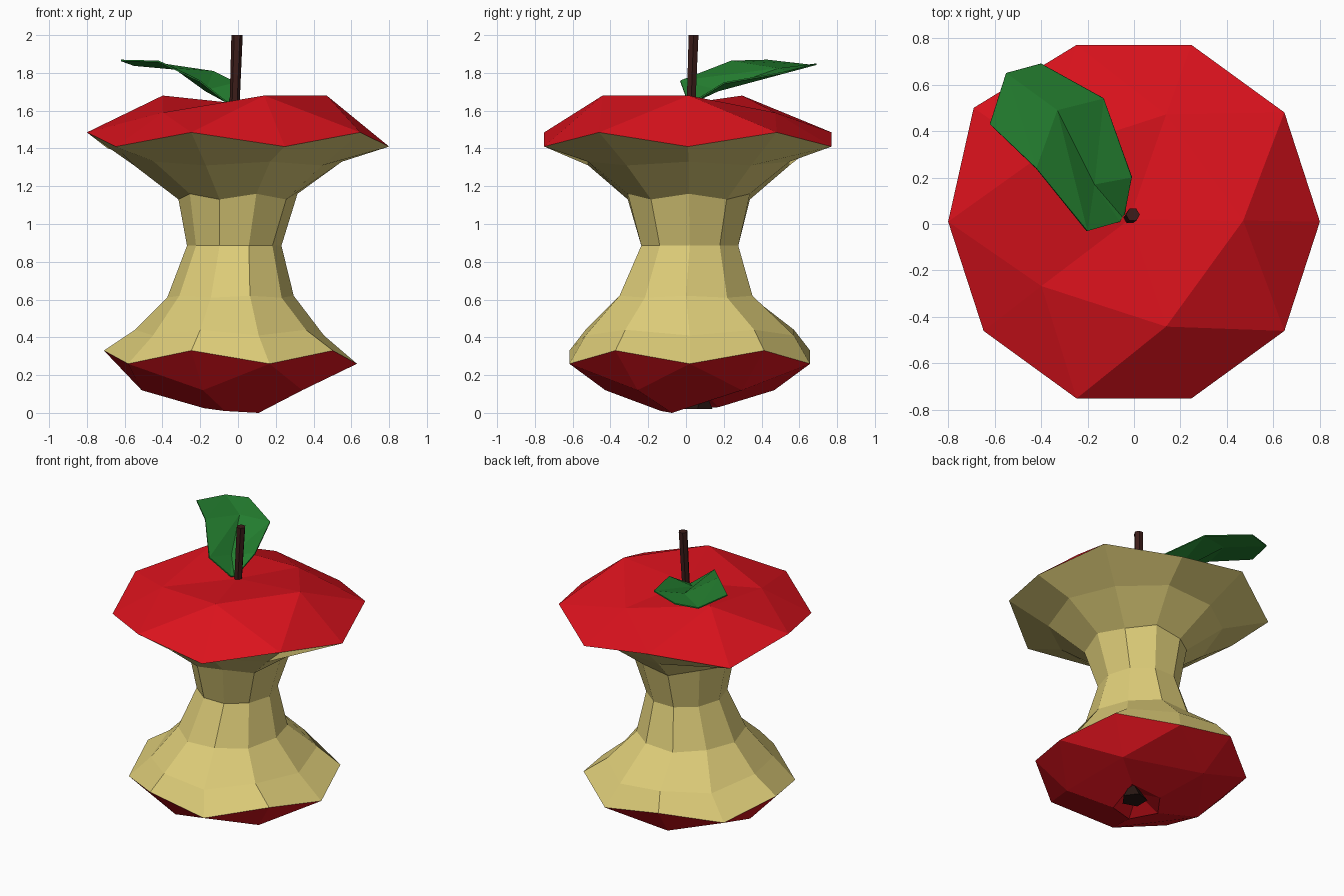
import bpy
from math import sin, cos, pi

if "Cube" in bpy.data.objects:
    bpy.data.objects.remove(bpy.data.objects["Cube"])


def material(name, rgb):
    m = bpy.data.materials.new(name)
    m.diffuse_color = (*rgb, 1)
    m.use_nodes = True
    m.node_tree.nodes["Principled BSDF"].inputs["Base Color"].default_value = m.diffuse_color
    return m


RED = material("red_skin", (0.70, 0.006, 0.012))
FLESH = material("pale_flesh", (0.73, 0.61, 0.19))
GREEN = material("leaf_green", (0.018, 0.22, 0.03))
BROWN = material("dark_brown", (0.045, 0.012, 0.01))
DARK = material("calyx_brown", (0.02, 0.008, 0.006))


def add_object(name, verts, faces, mat):
    me = bpy.data.meshes.new(name)
    me.from_pydata(verts, [], faces)
    me.materials.append(mat)
    ob = bpy.data.objects.new(name, me)
    bpy.context.collection.objects.link(ob)
    return ob


def ring(n, centre, rx, ry, zs, start=0.0):
    """Closed ring of n points; the heights in zs repeat around it."""
    pts = []
    for i in range(n):
        a = start + 2 * pi * i / n
        pts.append((centre[0] + rx * cos(a), centre[1] + ry * sin(a), zs[i % len(zs)]))
    return pts


def stitch(a, b, shift):
    """Faces between ring a (lower) and ring b (upper), wound outwards."""
    n, m = len(a), len(b)
    if n == 1:
        return [(a[0], b[(i + 1) % m], b[i]) for i in range(m)]
    if m == 1:
        return [(a[i], a[(i + 1) % n], b[0]) for i in range(n)]
    if n == m:
        return [(a[i], a[(i + 1) % n], b[(i + 1) % n], b[i]) for i in range(n)]
    if n < m:
        return [f[::-1] for f in stitch(b, a, shift)]
    out = []
    for k in range(m):
        p, q, r = (a[(2 * k + shift + d) % n] for d in (-1, 0, 1))
        out += [(p, q, b[k]), (q, r, b[k]), (r, b[(k + 1) % m], b[k])]
    return out


def loft(name, rings, mat, shift=0, cap=False):
    verts, ids, faces = [], [], []
    for r in rings:
        ids.append(list(range(len(verts), len(verts) + len(r))))
        verts += r
    for a, b in zip(ids, ids[1:]):
        faces += stitch(a, b, shift)
    if cap:
        faces += [ids[0][::-1], ids[-1]]
    return add_object(name, verts, faces, mat)


# Zigzag bite edges shared by skin and flesh
low_rim = ring(10, (-0.04, 0.02), 0.67, 0.67, (0.26, 0.33))
top_rim = ring(10, (0, 0.01), 0.80, 0.80, (1.41, 1.485))
top_rim[4] = (-0.69, 0.50, 1.40)

# Bottom skin with a notched dimple
loft("bottom_skin", [
    [(0.0, 0.03, 0.10)],
    ring(5, (-0.02, 0.02), 0.16, 0.16, (0.09, 0.03, 0.025, 0.01, 0.0), pi / 5),
    ring(5, (-0.04, 0.02), 0.47, 0.47, (0.12,), pi / 5),
    low_rim], RED, shift=1)

# Eaten core
loft("core_flesh", [
    low_rim,
    ring(10, (-0.045, 0.02), 0.50, 0.58, (0.41, 0.44)),
    ring(10, (-0.04, 0.0), 0.335, 0.37, (0.62, 0.61)),
    ring(10, (-0.02, 0.02), 0.25, 0.27, (0.885,)),
    ring(10, (0.0, 0.015), 0.315, 0.34, (1.16, 1.13)),
    ring(10, (0.0, 0.015), 0.55, 0.56, (1.33, 1.31)),
    top_rim], FLESH)

# Top skin, sinking to the stem
loft("top_skin", [
    top_rim,
    ring(5, (-0.01, 0.015), 0.48, 0.48, (1.68, 1.59, 1.68, 1.59, 1.68)),
    [(-0.02, 0.02, 1.64)]], RED)

# Stem
loft("stem", [ring(6, (-0.02, 0.025), 0.026, 0.026, (1.58,)),
              ring(6, (-0.005, 0.04), 0.03, 0.03, (2.0,))], BROWN, cap=True)

# Dried calyx in the dimple
loft("calyx", [ring(5, (0.05, 0.06), 0.085, 0.085, (0.02,)),
               ring(5, (0.09, 0.09), 0.012, 0.012, (0.11,))], DARK, cap=True)

# Leaf: rows of left edge, midrib, right edge from base to tip
rows = [
    [(-0.06, 0.01, 1.65), (-0.05, 0.03, 1.645), (-0.04, 0.04, 1.65)],
    [(-0.20, -0.03, 1.76), (-0.17, 0.17, 1.71), (-0.01, 0.20, 1.75)],
    [(-0.42, 0.24, 1.865), (-0.33, 0.49, 1.825), (-0.13, 0.54, 1.81)],
    [(-0.62, 0.43, 1.87), (-0.55, 0.65, 1.845), (-0.40, 0.69, 1.85)],
]
leaf_faces = []
for i in range(3):
    for j in range(2):
        p = 3 * i + j
        leaf_faces += [(p, p + 1, p + 4), (p, p + 4, p + 3)]
leaf = add_object("leaf", sum(rows, []), leaf_faces, GREEN)
thick = leaf.modifiers.new("thickness", 'SOLIDIFY')
thick.thickness = 0.008
